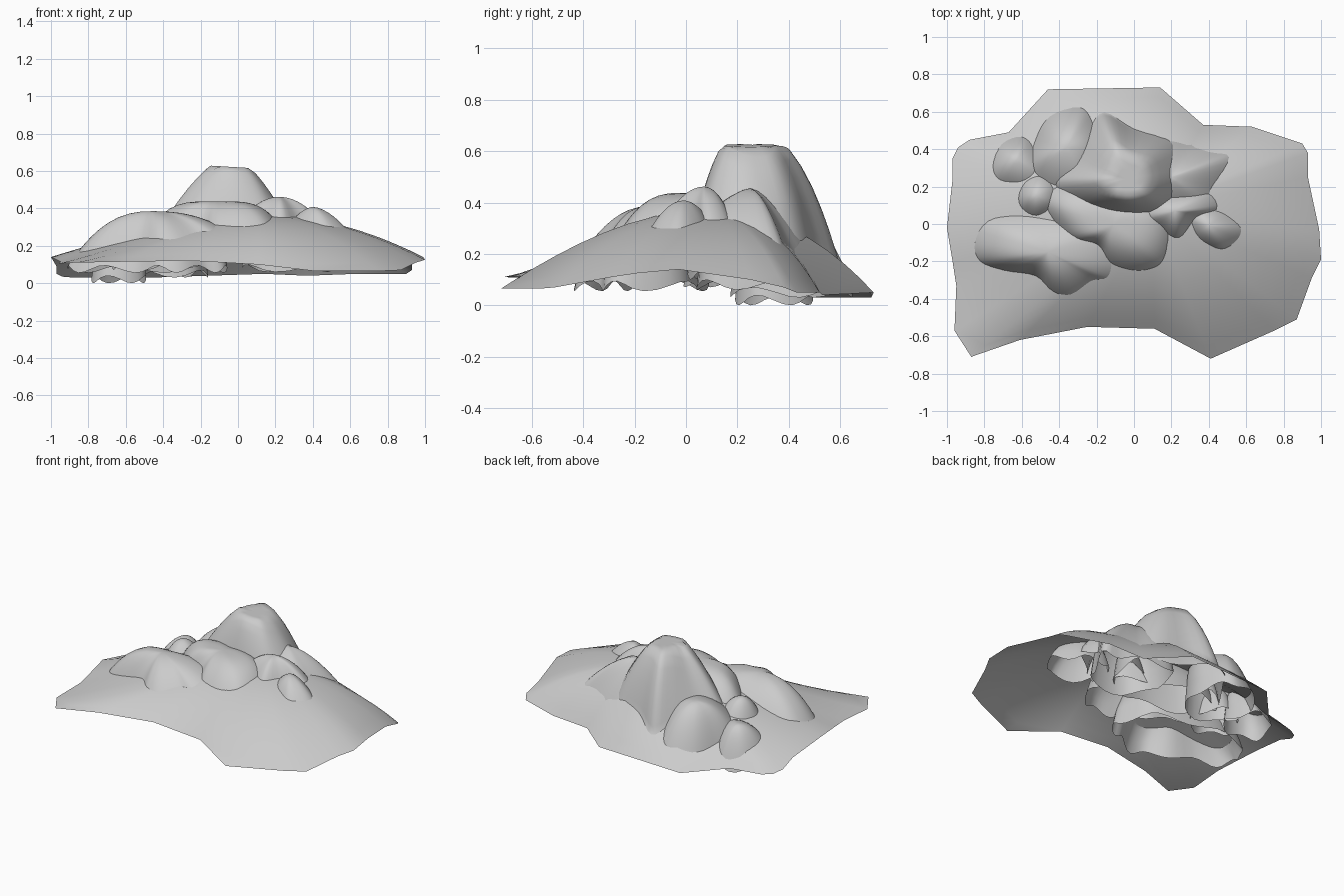
import bpy, bmesh, math
from mathutils import Vector

if "Cube" in bpy.data.objects:
    bpy.data.objects.remove(bpy.data.objects["Cube"])

# Ground rim: x, y, z
RIM = [Vector(p) for p in [
    (-1, -.02, .14), (-.97, .24, .09), (-.97, .35, .05), (-.94, .41, .035), (-.88, .45, .03),
    (-.67, .49, .03), (-.46, .72, .03), (-.16, .725, .04), (.14, .73, .05), (.37, .53, .04),
    (.63, .52, .05), (.9, .43, .05), (.93, .38, .07), (.93, .25, .10), (.99, -.03, .14),
    (1, -.19, .125), (.95, -.29, .11), (.87, -.51, .07), (.75, -.57, .065), (.41, -.72, .065),
    (.11, -.56, .10), (-.25, -.55, .12), (-.61, -.62, .115), (-.87, -.71, .11),
    (-.96, -.57, .105), (-.95, -.33, .115), (-.97, -.2, .125)]]
CENTRE = Vector((.1, .08, .37))


def dome(x, y):
    return CENTRE.z - .28 * (((x - CENTRE.x) / .98) ** 2 + ((y - CENTRE.y) / .7) ** 2)


def on_ray(rim, t):
    """Ground point a fraction t of the way from the centre to a rim point."""
    p = CENTRE.lerp(rim, t)
    return Vector((p.x, p.y, dome(p.x, p.y) + (rim.z - dome(rim.x, rim.y)) * t ** 3))


def ground_z(x, y):
    """Height of the ground sheet at x, y."""
    c = CENTRE.to_2d()
    d = Vector((x, y)) - c
    for a, b in zip(RIM, RIM[1:] + RIM[:1]):
        e, w = b.to_2d() - a.to_2d(), a.to_2d() - c
        den = d.x * e.y - d.y * e.x
        if abs(den) < 1e-9:
            continue
        s = (w.x * e.y - w.y * e.x) / den
        u = (w.x * d.y - w.y * d.x) / den
        if s > 0 and -1e-4 <= u <= 1.0001:
            return on_ray(a.lerp(b, u), 1 / s).z
    return CENTRE.z


def build(name, apex, rings):
    """Open shell from an apex point and growing rings."""
    bm = bmesh.new()
    top = bm.verts.new(apex)
    prev = None
    for ring in rings:
        cur = [bm.verts.new(p) for p in ring]
        n = len(cur)
        for i in range(n):
            j = (i + 1) % n
            if prev:
                bm.faces.new((prev[i], cur[i], cur[j], prev[j]))
            else:
                bm.faces.new((top, cur[i], cur[j]))
        prev = cur
    bmesh.ops.recalc_face_normals(bm, faces=bm.faces)
    if sum(f.normal.z * f.calc_area() for f in bm.faces) < 0:
        bmesh.ops.reverse_faces(bm, faces=bm.faces)
    me = bpy.data.meshes.new(name)
    bm.to_mesh(me)
    bm.free()
    ob = bpy.data.objects.new(name, me)
    bpy.context.collection.objects.link(ob)
    for p in me.polygons:
        p.use_smooth = True


def smooth_loop(pts, k=4):
    """Closed Catmull-Rom loop through the points."""
    P = [Vector(p) for p in pts]
    n, out = len(P), []
    for i in range(n):
        a, b, c, d = P[i - 1], P[i], P[(i + 1) % n], P[(i + 2) % n]
        for s in range(k):
            t = s / k
            out.append(.5 * (2 * b + (c - a) * t + (2 * a - 5 * b + 4 * c - d) * t * t
                             + (3 * b - a - 3 * c + d) * t ** 3))
    return out


def rock(name, centre, top, base, outline, px=2.3, py=2.3, cap=9, flare=.05, tilt=0):
    """Dome meeting the ground at its outline, with a flared ragged skirt below.
    px and py set how steep the sides are along x and y."""
    c = Vector(centre)
    loop = smooth_loop(outline)
    rims = [ground_z(*p) - .01 for p in loop]
    dirs = [(p - c).normalized() for p in loop]
    power = [px * d.x ** 2 + py * d.y ** 2 for d in dirs]
    rings = []
    for t in (.15, .3, .45, .58, .7, .8, .88, .95, 1):
        ring = []
        for p, z, w in zip(loop, rims, power):
            q = c + (p - c) * t
            ring.append((*q, min(cap + tilt * (c.x - q.x), top - (top - z) * t ** w)))
        rings.append(ring)
    for f, drop in ((.6, .5), (1, 1)):
        ring = []
        for i, (p, z, d) in enumerate(zip(loop, rims, dirs)):
            low = min(z - .03, base + .02 + .02 * math.sin(i * .9))
            ring.append((*(p + d * flare * f), z + (low - z) * drop))
        rings.append(ring)
    build(name, (*c, min(top, cap)), rings)


# Ground sheet
build("ground", CENTRE, [[on_ray(p, t) for p in RIM]
                         for t in (.12, .25, .38, .5, .62, .73, .83, .92, 1)])

# Main peak and its shoulder
rock("peak", (-.04, .24), .685, .1,
     [(-.43, .22), (-.3, .1), (-.1, .05), (.08, .05), (.2, .1), (.27, .25), (.22, .43),
      (0, .51), (-.16, .6), (-.25, .5), (-.36, .33)], 1.55, 2.5, .622, .04, .06)
rock("east_shoulder", (.2, .25), .455, .06,
     [(.06, .25), (.15, .1), (.36, .09), (.43, .2), (.52, .36), (.41, .39), (.25, .44), (.1, .44)],
     1.7, 1.5, 9, .04)

# Back left boulders
rock("back_boulder", (-.36, .41), .375, .03,
     [(-.55, .3), (-.53, .45), (-.45, .58), (-.29, .63), (-.22, .55), (-.18, .4), (-.25, .22), (-.43, .2)],
     2.2, 2, 9, .02)
rock("far_left_boulder", (-.63, .34), .265, 0,
     [(-.76, .31), (-.71, .43), (-.6, .47), (-.53, .4), (-.52, .28), (-.6, .22), (-.72, .23)],
     2, 2, 9, .025)
rock("small_left_boulder", (-.52, .15), .345, .07,
     [(-.62, .15), (-.58, .23), (-.5, .26), (-.43, .2), (-.43, .1), (-.52, .04), (-.6, .08)], 2, 2)

# Front rocks
rock("left_front_rock", (-.46, -.15), .385, .055,
     [(-.86, -.1), (-.83, -.2), (-.7, -.25), (-.53, -.28), (-.43, -.37), (-.33, -.385), (-.22, -.31),
      (-.13, -.29), (-.11, -.2), (-.2, -.04), (-.4, .02), (-.62, .05), (-.79, .02)], 2.4, 2)
rock("middle_rock", (-.11, 0), .438, .14,
     [(-.48, .12), (-.42, 0), (-.34, -.09), (-.2, -.12), (-.13, -.21), (-.03, -.25), (.08, -.25),
      (.16, -.2), (.19, -.06), (.15, .06), (0, .15), (-.25, .22), (-.42, .2)], 4, 2.4)

# Right rocks
rock("ridge_rock", (.22, .07), .462, .2,
     [(.03, .03), (.14, -.03), (.24, -.08), (.33, .02), (.45, .08), (.4, .17), (.22, .17), (.08, .13)], 2, 2)
rock("right_boulder", (.4, -.01), .408, .17,
     [(.3, .02), (.35, -.08), (.47, -.14), (.56, -.09), (.58, -.02), (.5, .05), (.42, .08), (.34, .08)], 1.7, 2)
